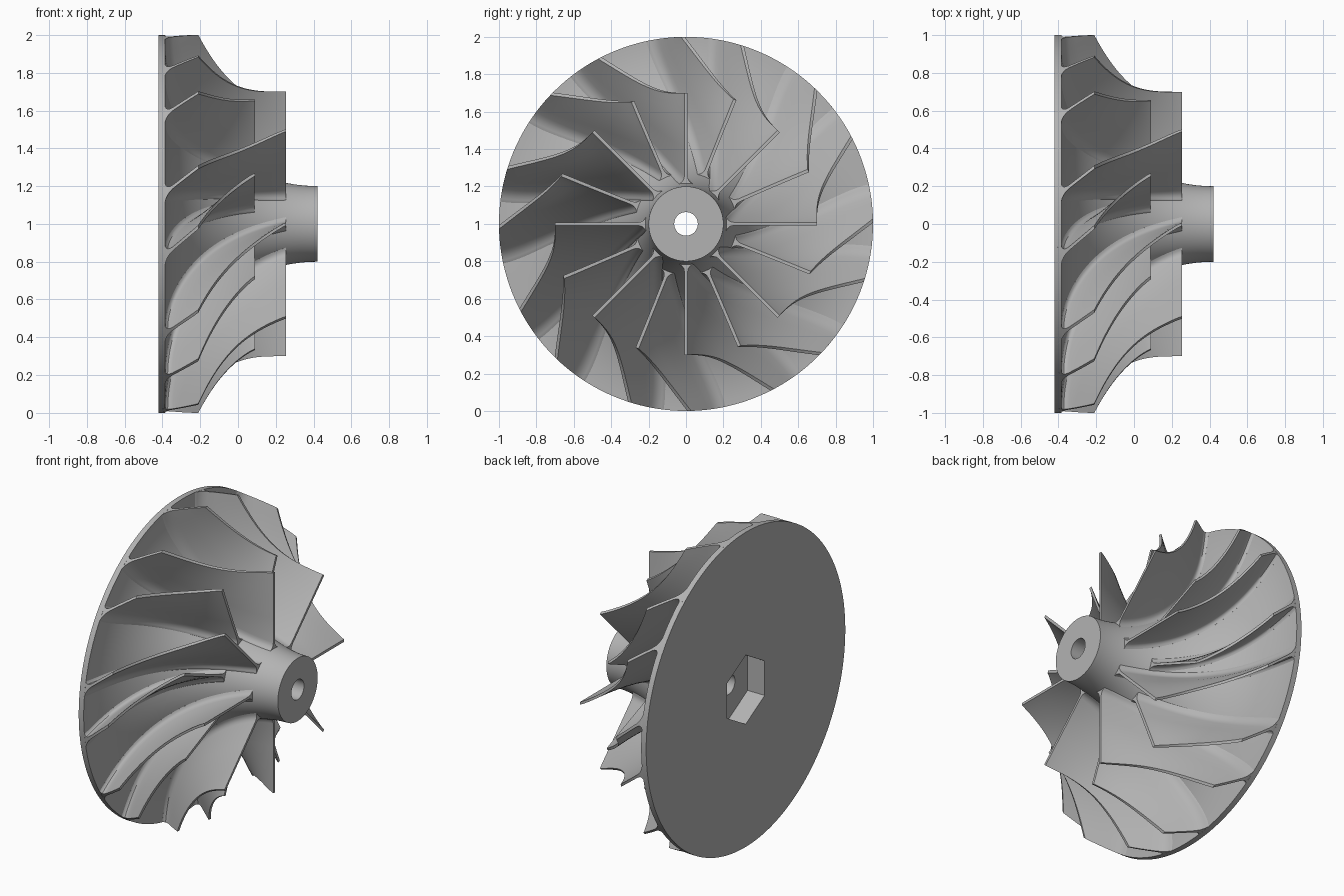
import bpy
import bmesh
from math import sin, cos, pi, radians
from mathutils import Vector

cube = bpy.data.objects.get("Cube")
if cube:
    bpy.data.objects.remove(cube, do_unlink=True)

BACK, RIM, NOSE = -0.42, -0.385, 0.42      # stations along the x axis
LEAD = 0.255                               # leading edge of the main blades
TIP_END = -0.21                            # where the blade tips reach the rim
SEGMENTS = 144
STEPS = 28

metal = bpy.data.materials.new("grey metal")
metal.use_nodes = True
grey = (0.45, 0.45, 0.45, 1)
metal.diffuse_color = grey
metal.node_tree.nodes["Principled BSDF"].inputs["Base Color"].default_value = grey


def polar(x, r, a):
    """Point at radius r and angle a around the wheel axis."""
    return Vector((x, r * cos(a), 1 + r * sin(a)))


def finish(name, bm, angle):
    bmesh.ops.recalc_face_normals(bm, faces=bm.faces)
    mesh = bpy.data.meshes.new(name)
    bm.to_mesh(mesh)
    bm.free()
    mesh.materials.append(metal)
    obj = bpy.data.objects.new(name, mesh)
    bpy.context.collection.objects.link(obj)
    bpy.ops.object.select_all(action='DESELECT')
    obj.select_set(True)
    bpy.context.view_layer.objects.active = obj
    bpy.ops.object.shade_smooth_by_angle(angle=radians(angle))


def hub_point(phi):
    """Concave quarter-circle hub profile, phi 0 at the nose, 90 degrees at the rim."""
    return NOSE - 0.805 * sin(phi), 1 - 0.8 * cos(phi)


def shroud_point(x):
    u = (LEAD - x) / (LEAD - TIP_END)
    return x, 0.7 + 0.3 * u ** 3


def hex_radius(a):
    return 0.19 / cos((a + pi / 6) % (pi / 3) - pi / 6)


# Hub: closed lathe with a hexagonal socket at the back and a round bore
def build_hub():
    bore, socket = 0.063, -0.30
    rows = [(NOSE, bore), (socket, bore), (socket, None), (BACK, None), (BACK, 1), (RIM, 1)]
    rows += [hub_point(pi / 2 * (1 - i / 40)) for i in range(1, 41)]
    bm = bmesh.new()
    rings = []
    for x, r in rows:
        angles = [2 * pi * k / SEGMENTS + pi / 6 for k in range(SEGMENTS)]
        rings.append([bm.verts.new(polar(x, r or hex_radius(a), a)) for a in angles])
    for i, ring in enumerate(rings):
        other = rings[(i + 1) % len(rings)]
        for k in range(SEGMENTS):
            n = (k + 1) % SEGMENTS
            bm.faces.new((ring[k], ring[n], other[n], other[k]))
    finish("hub", bm, 30)


# Height above the hub and half thickness, flared at the root as a fillet
ROOT = [(-0.02, 0.045), (0, 0.036), (0.005, 0.026), (0.013, 0.017),
        (0.024, 0.011), (0.04, 0.008)]


def build_blade(name, turn, lead, phi_start, hub_angles, tip_angles, wrap):
    def surface(t, v):
        hx, hr = hub_point(phi_start + (pi / 2 - phi_start) * t)
        tx, tr = shroud_point(lead + (TIP_END - lead) * t)
        ha = hub_angles[0] + (hub_angles[1] - hub_angles[0]) * (1 - (1 - t) ** wrap)
        ta = tip_angles[0] + (tip_angles[1] - tip_angles[0]) * t ** 1.12
        a = radians(ha + (ta - ha) * v) + turn
        return hx + (tx - hx) * v, hr + (tr - hr) * v, a

    bm = bmesh.new()
    left, right = [], []
    for i in range(STEPS + 1):
        t = i / STEPS
        hub, tip = surface(t, 0), surface(t, 1)
        span = Vector((tip[0] - hub[0], tip[1] - hub[1])).length
        levels = [(h / span, w) for h, w in ROOT]
        levels += [(v, 0.0075) for v in (0.4, 0.6, 0.8, 1)]
        a_row, b_row = [], []
        for v, half in levels:
            x, r, a = surface(t, v)
            t0, t1 = max(t - 0.01, 0), min(t + 0.01, 1)
            along = polar(*surface(t1, v)) - polar(*surface(t0, v))
            across = polar(*surface(t, v + 0.01)) - polar(*surface(t, v - 0.01))
            normal = along.cross(across).normalized()
            facing = max(abs(normal.dot(Vector((0, -sin(a), cos(a))))), 0.4)
            shift = half / facing / r
            a_row.append(bm.verts.new(polar(x, r, a + shift)))
            b_row.append(bm.verts.new(polar(x, r, a - shift)))
        left.append(a_row)
        right.append(b_row)
    last = len(left[0]) - 1
    for i in range(STEPS):
        for j in range(last):
            for side in (left, right):
                bm.faces.new((side[i][j], side[i + 1][j], side[i + 1][j + 1], side[i][j + 1]))
        for j in (0, last):                # root and tip strips
            bm.faces.new((left[i][j], left[i + 1][j], right[i + 1][j], right[i][j]))
    for i in (0, STEPS):                   # leading and trailing edges
        for j in range(last):
            bm.faces.new((left[i][j], left[i][j + 1], right[i][j + 1], right[i][j]))
    finish(name, bm, 35)


build_hub()
for k in range(8):
    turn = k * pi / 4
    build_blade(f"main_blade_{k + 1}", turn, LEAD, radians(11.9), (0, 35.5), (0, 27.5), 1.8)
    build_blade(f"splitter_blade_{k + 1}", turn, 0.09, radians(24.4), (24, 54.5), (23.5, 46), 1.6)
